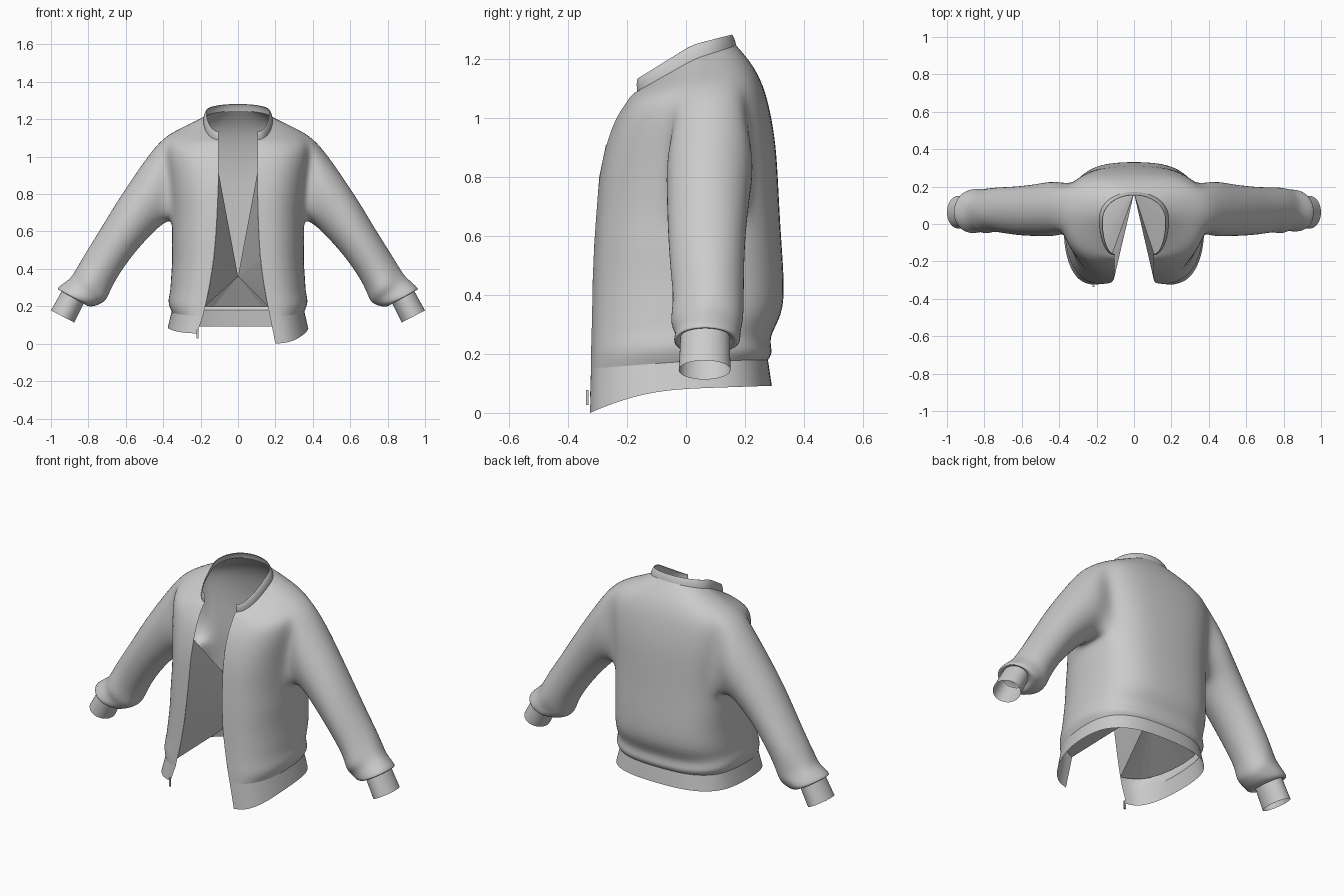
import bpy, bmesh, math, random
from mathutils import Vector

if "Cube" in bpy.data.objects:
    bpy.data.objects.remove(bpy.data.objects["Cube"])

random.seed(4)
M = 6            # columns per quarter of the torso
N = 2 * M        # columns per half


def make(name, bm, subdiv=2, smooth=True):
    bmesh.ops.recalc_face_normals(bm, faces=bm.faces)
    me = bpy.data.meshes.new(name)
    bm.to_mesh(me)
    bm.free()
    ob = bpy.data.objects.new(name, me)
    bpy.context.collection.objects.link(ob)
    if smooth:
        for f in me.polygons:
            f.use_smooth = True
    if subdiv:
        mod = ob.modifiers.new("subdiv", 'SUBSURF')
        mod.levels = mod.render_levels = subdiv
        mod.boundary_smooth = 'PRESERVE_CORNERS'
    return ob


def half_ring(s, xe, X, yf, ys, yb, zf, zs, zb, pf=0.87, pb=0.72, zp=1.0):
    """Points from the front edge round the side to the centre back."""
    if s < 0:
        xe += 0.02 * max(0, 1 - zf / 0.9)
    pts = []
    for k in range(N + 1):
        a = math.pi / 2 * k / M
        p = pf if k <= M else pb
        c, sn = max(abs(math.cos(a)), 1e-9) ** p, max(math.sin(a), 0) ** p
        if k <= M:
            x, y, z = xe + (X - xe) * sn, ys - (ys - yf) * c, zs + (zf - zs) * c ** zp
        else:
            x, y, z = X * sn, ys + (yb - ys) * c, zs + (zb - zs) * c
        pts.append(Vector((s * (x if k < N else 0), y, z)))
    return pts


def ring(r, left=None, **kw):
    """Whole open ring: right front edge, centre back, left front edge."""
    return half_ring(1, *r, **kw) + half_ring(-1, *(left or r), **kw)[-2::-1]


def grid(bm, rows, skip=lambda i, j: False):
    v = [[bm.verts.new(p) for p in row] for row in rows]
    for i in range(len(v) - 1):
        for j in range(len(v[0]) - 1):
            if not skip(i, j):
                bm.faces.new((v[i][j], v[i][j + 1], v[i + 1][j + 1], v[i + 1][j]))
    return v


def tube_ring(s, t, b, cy, ry, crumple=0, n=14):
    """Sleeve section from its upper and lower outline points (x, z)."""
    t, b = Vector((t[0], 0, t[1])), Vector((b[0], 0, b[1]))
    c, u = (t + b) / 2, (t - b) / 2 * 1.03
    out = []
    for k in range(n):
        a = -math.pi / 2 + (k - 1.5) * 2 * math.pi / n
        w = 1 + random.uniform(-crumple, crumple)
        p = c + u * w * math.sin(a) + Vector((0, cy + ry * w * 1.03 * math.cos(a), 0))
        out.append(Vector((s * p.x, p.y, p.z)))
    return out


def bridge(bm, a, b):
    n = len(a)
    for k in range(n):
        bm.faces.new((a[k], a[(k + 1) % n], b[(k + 1) % n], b[k]))


# torso sections: front edge x, side x, front y, side y, back y, front z, side z, back z
hem_top = (.17, .357, -.322, .0, .28, .15, .175, .18)
neck = (.103, .187, -.165, .03, .172, 1.09, 1.20, 1.245)
torso = [
    hem_top,
    (.160, .380, -.322, .00, .298, .20, .225, .205),
    (.148, .363, -.320, .00, .280, .26, .28, .255),
    (.135, .362, -.318, .02, .330, .34, .34, .33),
    (.120, .352, -.316, .03, .336, .45, .45, .43),
    (.112, .357, -.311, .04, .326, .57, .57, .57),
    (.108, .352, -.304, .05, .319, .67, .66, .68),
    (.105, .362, -.294, .06, .313, .80, .78, .80),
    (.103, .378, -.271, .06, .306, .91, .91, .91),
    (.103, .395, -.238, .06, .288, 1.0, 1.02, 1.02),
    (.103, .388, -.203, .06, .264, 1.05, 1.115, 1.11),
    (.103, .285, -.183, .05, .225, 1.08, 1.162, 1.185),
    neck]
A0, A1, C0, C1 = 6, 10, 5, 8     # armhole rows and columns

# sleeve sections: upper point, lower point, centre y, half depth
sleeve = [
    ((.455, 1.04), (.395, .65), .082, .15),
    ((.55, .905), (.47, .58), .075, .140),
    ((.65, .755), (.56, .48), .070, .132),
    ((.735, .61), (.64, .37), .073, .125, .02),
    ((.825, .47), (.685, .285), .078, .117, .04),
    ((.875, .375), (.70, .235), .070, .122, .06),
    ((.905, .345), (.725, .215), .075, .112, .06),
    ((.975, .295), (.77, .195), .068, .118, .06),
    ((.955, .285), (.81, .20), .066, .098)]
cuff_top = ((.938, .29), (.822, .22), .065, .084)
cuff_end = ((1.0, .178), (.875, .113), .063, .088)

# shell: torso with sleeves grown out of the armholes
bm = bmesh.new()


def in_armhole(i, j):
    return A0 <= i < A1 and (C0 <= j < C1 or C0 <= 2 * N - 1 - j < C1)


def section(i):
    if i >= len(torso) - 2:      # rounder towards the neck
        return ring(torso[i], pf=.95, pb=.95 if i == len(torso) - 1 else .82)
    return ring(torso[i])


rows = [section(i) for i in range(len(torso))]
v = grid(bm, rows, in_armhole)
for s in (1, -1):
    def col(j):
        return j if s > 0 else 2 * N - j
    loop = ([v[A0][col(j)] for j in range(C0, C1)] +
            [v[i][col(C1)] for i in range(A0, A1)] +
            [v[A1][col(j)] for j in range(C1, C0, -1)] +
            [v[i][col(C0)] for i in range(A1, A0, -1)])
    for sec in sleeve + [cuff_top]:
        new = [bm.verts.new(p) for p in tube_ring(s, *sec)]
        bridge(bm, loop, new)
        loop = new
loose = [w for w in bm.verts if not w.link_faces]
bmesh.ops.delete(bm, geom=loose, context='VERTS')
make("jacket_shell", bm)

# ribbed wrist cuffs
for s, side in ((1, "right"), (-1, "left")):
    bm = bmesh.new()
    a = [bm.verts.new(p) for p in tube_ring(s, *cuff_top)]
    b = [bm.verts.new(p) for p in tube_ring(s, *cuff_end)]
    bridge(bm, a, b)
    make("cuff_" + side, bm)

# waist band, dropping lower at the right front corner
bm = bmesh.new()
low = (.20, .378, -.325, .0, .293, .0, .082, .092)
low_left = low[:5] + (.055, .085, .092)
grid(bm, [ring(hem_top), ring(low, low_left, zp=1.8)])
make("waist_band", bm)

# collar band, with a thin turned-in lip
bm = bmesh.new()
grid(bm, [ring(r, pf=.95, pb=.95) for r in (
    neck,
    (.104, .184, -.168, .025, .168, 1.112, 1.226, 1.262),
    (.103, .171, -.165, .020, .158, 1.136, 1.250, 1.285),
    (.102, .168, -.161, .020, .154, 1.132, 1.245, 1.280))])
make("collar", bm)

# inner lining: flat panels from the front edges and waist to one point
bm = bmesh.new()
front = [row[0] for row in rows[8:1:-1]]
left = [row[-1] for row in rows[2:9]]
waist = [Vector((p.x * .95, p.y * .95, .2)) for p in rows[0][1:-1]]
rim = [bm.verts.new(p) for p in front + [rows[1][0]] + waist + [rows[1][-1]] + left]
apex = bm.verts.new((0, .165, .36))
for a, b in zip(rim, rim[1:]):
    bm.faces.new((a, b, apex))
make("lining", bm, subdiv=0, smooth=False)

# zip pull hanging at the left front corner
bpy.ops.mesh.primitive_cube_add(size=1, location=(-.216, -.334, .052))
pull = bpy.context.object
pull.name = "zip_pull"
pull.scale = (.010, .008, .05)
